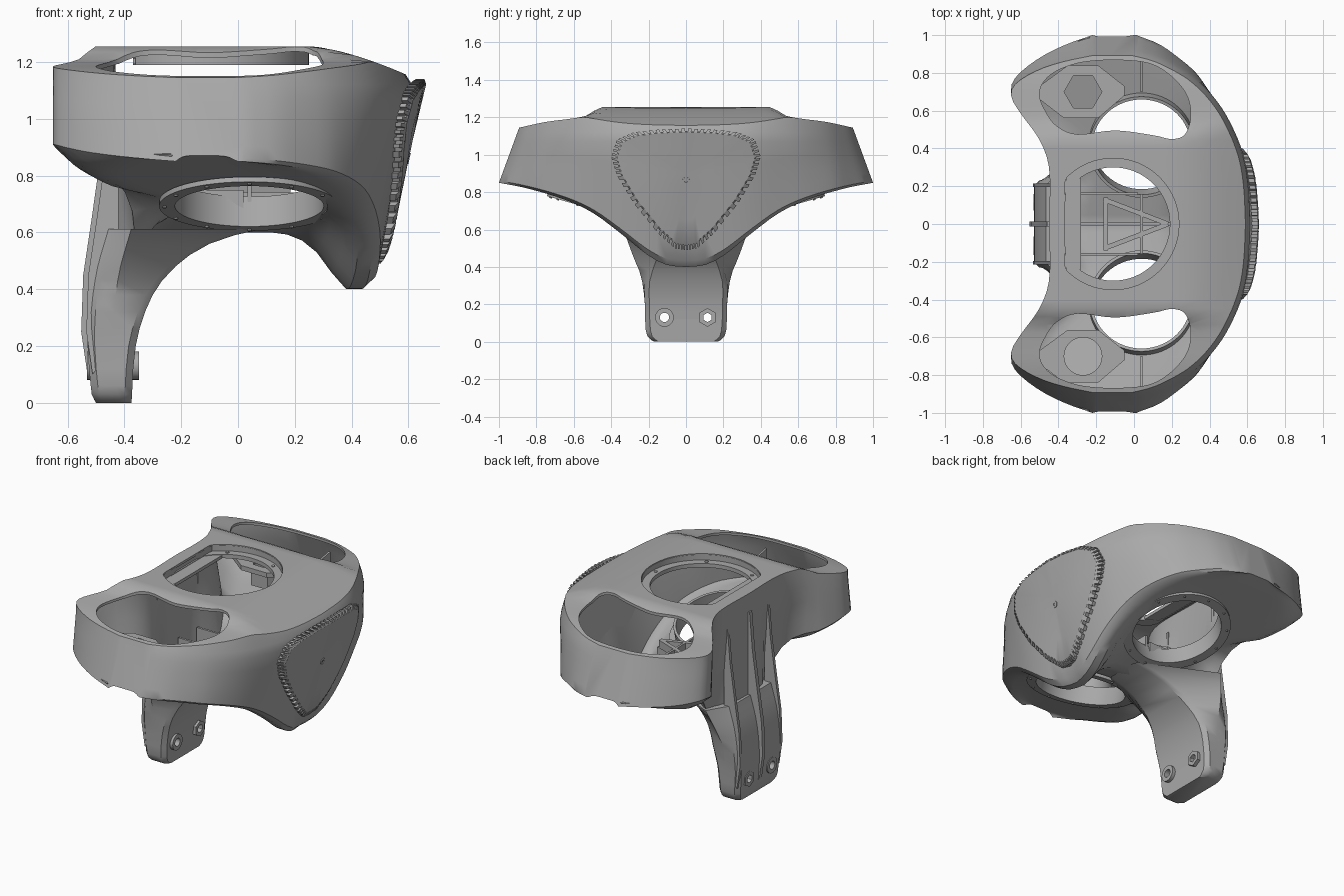
import bpy, bmesh, math
from mathutils import Vector, Matrix

if "Cube" in bpy.data.objects:
    bpy.data.objects.remove(bpy.data.objects["Cube"])

grey = bpy.data.materials.new("plain grey")
grey.use_nodes = True
grey.diffuse_color = (0.4, 0.4, 0.4, 1)
grey.node_tree.nodes["Principled BSDF"].inputs["Base Color"].default_value = (0.4, 0.4, 0.4, 1)


def curve(pairs):
    """Smoothed interpolation through (key, value) pairs."""
    def f(t):
        t = min(max(t, pairs[0][0]), pairs[-1][0])
        for i in range(len(pairs) - 1):
            (a, p), (b, q) = pairs[i], pairs[i + 1]
            if t <= b:
                h = b - a
                before = pairs[i - 1] if i else pairs[0]
                after = pairs[min(i + 2, len(pairs) - 1)]
                m0 = (q - before[1]) / (b - before[0])
                m1 = (after[1] - p) / (after[0] - a)
                k = (t - a) / h
                return (p * (1 + 2 * k) * (1 - k) ** 2 + m0 * h * k * (1 - k) ** 2
                        + q * k * k * (3 - 2 * k) + m1 * h * k * k * (k - 1))
    return f


def make(name, bm):
    bmesh.ops.recalc_face_normals(bm, faces=bm.faces)
    mesh = bpy.data.meshes.new(name)
    bm.to_mesh(mesh)
    bm.free()
    ob = bpy.data.objects.new(name, mesh)
    mesh.materials.append(grey)
    bpy.context.collection.objects.link(ob)
    return ob


def loft(name, loops, closed=False):
    bm = bmesh.new()
    rows = [[bm.verts.new(p) for p in loop] for loop in loops]
    pairs = list(zip(rows, rows[1:])) + ([(rows[-1], rows[0])] if closed else [])
    for a, b in pairs:
        for i in range(len(a)):
            j = (i + 1) % len(a)
            bm.faces.new((a[i], a[j], b[j], b[i]))
    if not closed:
        bm.faces.new(rows[0])
        bm.faces.new(rows[-1])
    return make(name, bm)


def prism(name, outline, low, high, axis="z"):
    place = {"z": lambda p, h: (p[0], p[1], h), "y": lambda p, h: (p[0], h, p[1])}[axis]
    return loft(name, [[place(p, h) for p in outline] for h in (low, high)])


def circle(r, n=48, cx=0, cy=0):
    return [(cx + r * math.cos(math.tau * i / n), cy + r * math.sin(math.tau * i / n)) for i in range(n)]


def rounded(points, steps=5):
    """Closed smooth outline through a few points."""
    keys = [Vector(p) for p in points]
    out = []
    for i in range(len(keys)):
        a, b, c, d = (keys[(i + k) % len(keys)] for k in (-1, 0, 1, 2))
        for k in (j / steps for j in range(steps)):
            out.append(b + (c - a) * k / 2 + (a * 2 - b * 5 + c * 4 - d) * k * k / 2
                       + (b * 3 - a - c * 3 + d) * k ** 3 / 2)
    return out


def tube(name, r_in, r_out, low, high, n=48):
    section = [(r_in, low), (r_out, low), (r_out, high), (r_in, high)]
    return loft(name, [[(r * c, r * s, z) for r, z in section] for c, s in circle(1, n)], closed=True)


def bar(name, a, b, width, height):
    a, b = Vector(a), Vector(b)
    side = (b - a).cross(Vector((0, 0, 1))).normalized() * width / 2
    up = Vector((0, 0, height))
    return loft(name, [[p - side, p + side, p + side + up, p - side + up] for p in (a, b)])


def cut(ob, cutter):
    cutter.hide_render = True
    mod = ob.modifiers.new("opening", "BOOLEAN")
    mod.operation, mod.solver, mod.object = "DIFFERENCE", "EXACT", cutter
    bpy.context.view_layer.objects.active = ob
    bpy.ops.object.modifier_apply(modifier=mod.name)
    bpy.data.objects.remove(cutter)


# Outline curves of the shell, by distance from the mirror plane
x_right = curve([(0, .62), (.2, .61), (.35, .585), (.5, .53), (.65, .45), (.8, .33), (.9, .21), (.96, .12), (1, .02)])
x_left = curve([(0, -.45), (.3, -.45), (.45, -.5), (.6, -.6), (.7, -.65), (.78, -.63), (.88, -.51), (.95, -.37), (1, -.22)])
z_right = curve([(0, .4), (.1, .41), (.2, .46), (.35, .58), (.5, .69), (.65, .76), (.85, .82), (1, .85)])
z_left = curve([(0, .5), (.2, .48), (.3, .58), (.36, .68), (.45, .79), (.6, .86), (.72, .91), (.88, .88), (1, .85)])
drop = curve([(0, 0), (.45, 0), (.53, .045), (.6, .06), (.75, .08), (.89, .11)])


def lower_right(s):
    return x_right(s) - .16 * max(0, 1 - s / .8)


def wall_x(y, z):
    s = abs(y)
    k = (z - z_right(s)) / (1.07 - z_right(s))
    return lower_right(s) + (x_right(s) - lower_right(s)) * k


def section(v):
    s = abs(v)
    left, right, low_r = x_left(s), x_right(s), lower_right(s)
    zr, zl, mid = z_right(s), z_left(s), .6 + .27 * s
    y_top = s - .11 * s ** 4
    low_l = left + .09 * max(0, 1 - ((s - .34) / .2) ** 2)
    pts = []
    for i in range(12):
        x = left + (right - .03 - left) * i / 11
        slope = .09 * max(0, (x - .25) / .32) ** 1.5
        pts.append((x, 1.255 - max(drop(y_top), slope)))
    pts += [(right - .007, 1.12)]
    pts += [(low_r + (right - low_r) * k, zr + (1.07 - zr) * k) for k in (1, .75, .5, .25, .05)]
    for i in range(18):
        t = .97 - .97 * i / 17
        wl, wr = max(0, 1 - t / .2) ** 2, min(1, max(0, (t - .58) / .31)) ** 3
        pts.append((low_l + (low_r - low_l) * t, mid + (zl - mid) * wl + (zr - mid) * wr))
    pts += [(low_l + (left - low_l) * k, zl + (1.13 - zl) * k) for k in (.35, .7, 1)]
    lean = lambda z: min(max((z - .85) / .3, 0), 1) * .11 * s ** 4
    return [(x, math.copysign(s - lean(z), v), z) for x, z in pts]


# Hollow shell
sweep = 1.3
shell = loft("shell", [section(math.sin(sweep * i / 26) / math.sin(sweep)) for i in range(-26, 27)])
thick = shell.modifiers.new("thickness", "SOLIDIFY")
thick.thickness, thick.offset = .016, -1
bpy.context.view_layer.objects.active = shell
bpy.ops.object.modifier_apply(modifier=thick.name)

# Openings in the top and the underside
hole = rounded([(-.5, .68), (-.48, .75), (-.41, .81), (-.28, .855), (-.1, .868), (.08, .85), (.2, .78), (.28, .68),
                (.3, .57), (.27, .475), (.2, .45), (.1, .47), (-.1, .495), (-.3, .475), (-.41, .52), (-.47, .6)])
cut(shell, prism("cutter", [(max(x, -.365), y) for x, y in circle(.35, 64, -.11)], 1.1, 1.5))
for side in (1, -1):
    cut(shell, prism("cutter", [(x, y * side) for x, y in hole], 1.07, 1.5))
    tilt = Matrix.Translation((.04, .43 * side, .715)) @ Matrix.Rotation(.275 * side, 4, "X")
    drill = prism("cutter", circle(.275, 64), -.15, .16)
    drill.data.transform(tilt)
    cut(shell, drill)
    # Lower port: tube, flange and screws
    for ring in (tube("port_tube", .262, .278, -.02, .085, 64), tube("port_flange", .262, .318, -.024, -.006, 64)):
        ring.data.transform(tilt)
    for x, y in circle(.298, 12):
        screw = prism("port_screw", circle(.007, 8, x, y), -.03, -.02)
        screw.data.transform(tilt)
    # Mount inside each arm
    sock = tube("arm_socket", .1, .115, .87, 1.0, 6 if side > 0 else 32)
    lug = prism("socket_plate", [(-.23, -.04), (-.1, -.14), (.08, -.14), (.22, -.02), (.22, .03), (.08, .14),
                                 (-.08, .14), (-.23, .03)], .97, 1.0)
    cut(lug, prism("cutter", circle(.1, 6 if side > 0 else 32), .9, 1.1))
    for ob in (sock, lug):
        ob.data.transform(Matrix.Translation((-.27, .7 * side, 0)))
    bar("arm_rib", (.04, .7 * side, .82), (.04, .87 * side, .85), .012, .23)

# Central recessed flange with one straight side
for ring in (tube("top_flange", .3, .356, 1.19, 1.215, 64), tube("top_collar", .348, .36, 1.19, 1.25, 64)):
    ring.data.transform(Matrix.Translation((-.11, 0, 0)))
    for vert in ring.data.vertices:
        vert.co.x = max(vert.co.x, -.37 if vert.co.x < -.44 else -.36)
prism("flange_web", [(-.37, -.24), (-.28, -.24), (-.28, .24), (-.37, .24)], 1.192, 1.212)
for x, y in circle(.325, 6, -.11)[:3] + circle(.325, 6, -.11)[4:]:
    prism("flange_screw", circle(.011, 10, x, y), 1.21, 1.219)

# Ribs and wedge frame under the central opening
for side in (1, -1):
    bar("wedge_side", (-.16, .13 * side, .74), (.18, 0, .74), .025, .05)
    bar("floor_rib", (-.4, .16 * side, .66), (.02, .16 * side, .66), .014, .09)
bar("wedge_back", (-.15, -.14, .74), (-.15, .14, .74), .025, .05)
bar("cross_rib", (.04, -.16, .65), (.04, .16, .65), .014, .14)
bar("long_rib", (-.42, 0, .62), (.2, 0, .62), .014, .12)

# Leg
x_front = curve([(0, -.375), (.2, -.36), (.35, -.315), (.45, -.25), (.54, -.14), (.585, -.03), (.615, .1)])
x_back = curve([(0, -.5), (.03, -.515), (.25, -.53), (.45, -.51), (.615, -.465)])
w_side = curve([(0, .17), (.02, .2), (.06, .215), (.2, .22), (.35, .24), (.45, .28), (.615, .34)])
w_front = curve([(0, .17), (.02, .2), (.06, .215), (.2, .22), (.32, .22), (.45, .18), (.615, .13)])


def leg_loop(z):
    f, b, wf, ws, c = x_front(z), x_back(z), w_front(z), w_side(z), .025
    wb = min(ws, .23)
    half = [(b, wb - c), (b + c, wb), (b + .09, ws), (f - c, wf), (f, wf - c)]
    return [(x, y, z) for x, y in half] + [(x, -y, z) for x, y in reversed(half)]


leg = loft("leg", [leg_loop(z) for z in (0, .01, .03, .06, .12, .2, .26, .32, .38, .43, .48, .52, .56, .59, .612)])
across = Matrix.Rotation(math.pi / 2, 4, "Y")
for y in (.115, -.115):
    bore = prism("cutter", circle(.025, 20), -.7, -.2)
    bore.data.transform(Matrix.Translation((0, y, .13)) @ across)
    cut(leg, bore)
    for x in (-.517, -.363):
        nut = tube("leg_bushing", .025, .05, -.015, .015, 6 if y > 0 else 20)
        nut.data.transform(Matrix.Translation((x, y, .13)) @ across)

# Spine and flanges down the back of the leg
edge = [(-.49, .02), (-.53, .1), (-.552, .25), (-.545, .45), (-.515, .65), (-.48, .9), (-.46, 1.14)]
rim = edge + [(-.44, 1.14), (-.44, .02)]
prism("back_spine", rim, -.013, .013, "y")
for y in (-.215, .195):
    prism("back_flange", [(x + .018, z) for x, z in rim[1:-1]] + [(-.42, .22)], y, y + .02, "y")

# Front pad with serrated border
pad_z = [(0, .49), (.06, .5), (.15, .58), (.28, .74), (.37, .89), (.4, .99), (.37, 1.08), (.28, 1.12), (.14, 1.135), (0, 1.14)]
half = [(Vector(pad_z[i]).lerp(Vector(pad_z[i + 1]), k / 4)) for i in range(9) for k in range(4)]
border = [(p[0], p[1]) for p in half] + [(-p[0], p[1]) for p in reversed(half[1:] + [Vector(pad_z[-1])])]
pad_at = lambda p, k, out: (wall_x(p[0] * k, .9 + (p[1] - .9) * k) + out, p[0] * k, .9 + (p[1] - .9) * k)
loft("front_pad", [[pad_at(p, k, out) for p in border]
                   for k, out in ((.94, -.01), (.94, .024), (.92, .03), (.6, .03), (.3, .03), (.03, .03))])
for i in range(len(border)):
    p, q = Vector(border[i]), Vector(border[(i + 1) % len(border)])
    a, b = p.lerp(q, .15), p.lerp(q, .7)
    loft("pad_tooth", [[pad_at(a, k, -.01), pad_at(b, k, -.01), pad_at(b, k, h), pad_at(a, k, h)]
                       for k, h in ((.92, .031), (1, .02))])
stud = tube("pad_stud", .008, .02, -.004, .004, 16)
stud.data.transform(Matrix.Translation((wall_x(0, .86) + .03, 0, .86)) @ Matrix.Rotation(1.8, 4, "Y"))

# Smooth shading with sharp edges kept
bpy.ops.object.select_all(action="DESELECT")
for ob in bpy.context.scene.objects:
    if ob.type == "MESH":
        ob.select_set(True)
        bpy.context.view_layer.objects.active = ob
bpy.ops.object.shade_smooth_by_angle(angle=math.radians(35))
